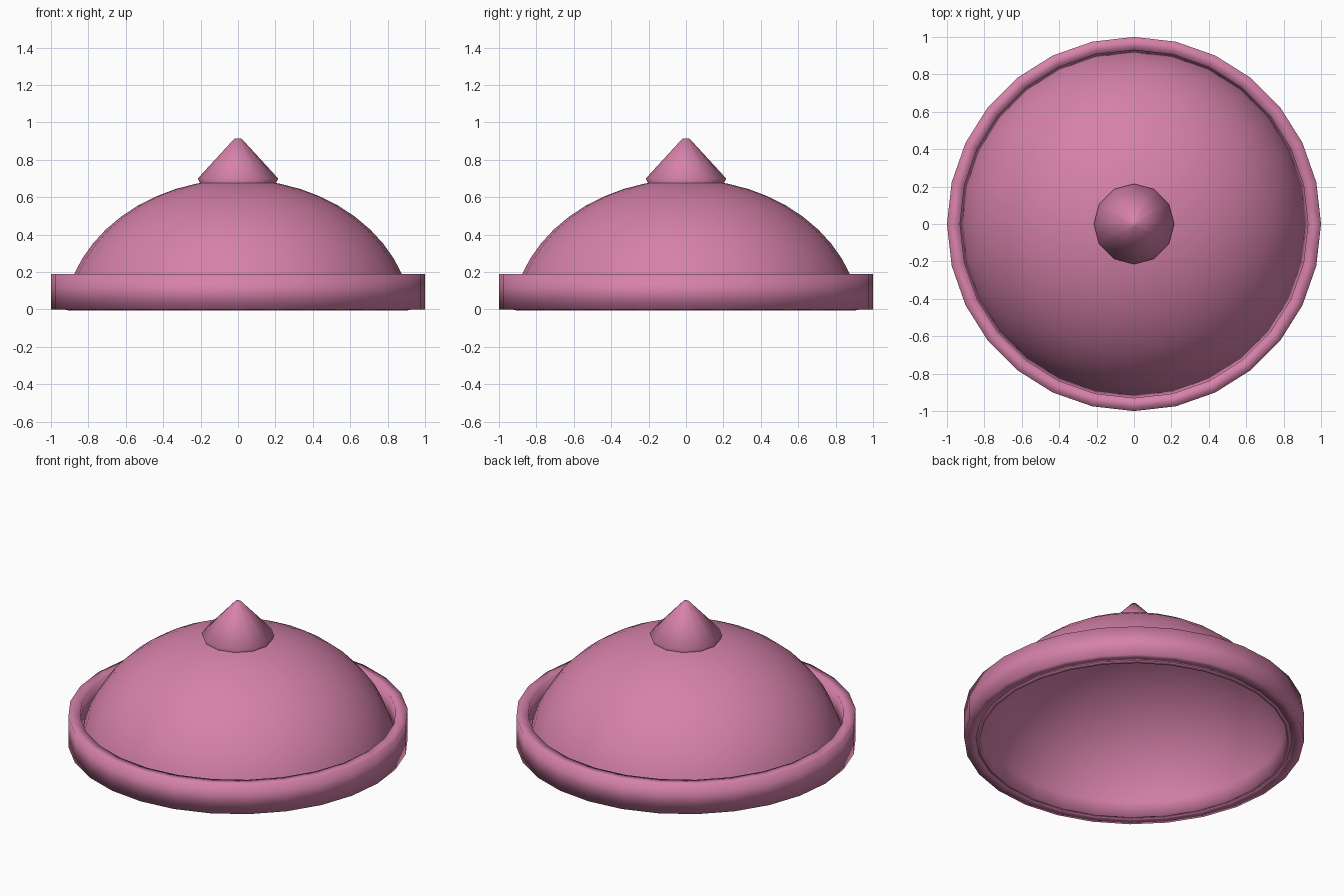
import bpy, bmesh, math

if "Cube" in bpy.data.objects:
    bpy.data.objects.remove(bpy.data.objects["Cube"])

mat = bpy.data.materials.new("pink")
mat.diffuse_color = (0.67, 0.22, 0.40, 1)
mat.use_nodes = True
mat.node_tree.nodes["Principled BSDF"].inputs["Base Color"].default_value = mat.diffuse_color


def lathe(name, profile, sides, loop=False, caps=False):
    """Spin (radius, height) points around z; zero radius makes a pole."""
    bm = bmesh.new()
    rings = []
    for r, z in profile:
        if r < 1e-5:
            rings.append([bm.verts.new((0, 0, z))] * sides)
        else:
            angles = [2 * math.pi * i / sides for i in range(sides)]
            rings.append([bm.verts.new((r * math.cos(a), r * math.sin(a), z)) for a in angles])
    pairs = list(zip(rings, rings[1:]))
    if loop:
        pairs.append((rings[-1], rings[0]))
    for lo, hi in pairs:
        for i in range(sides):
            j = (i + 1) % sides
            quad = [lo[i], lo[j], hi[j], hi[i]]
            bm.faces.new(list(dict.fromkeys(quad)))
    if caps:
        bm.faces.new(rings[0][::-1])
        bm.faces.new(rings[-1])
    for f in bm.faces:
        f.smooth = True
    mesh = bpy.data.meshes.new(name)
    bm.to_mesh(mesh)
    bm.free()
    mesh.materials.append(mat)
    ob = bpy.data.objects.new(name, mesh)
    bpy.context.collection.objects.link(ob)
    return ob


# Upright band around the base
lathe("rim_band", [(1, 0), (1, 0.19), (0.93, 0.19), (0.93, 0)], 28, loop=True)

# Thin dome shell, a shallow ellipse that meets the band at the ground
steps, drop, height = 12, 0.08, 0.775
start = math.asin(drop / height)
angles = [start + (math.pi / 2 - start) * i / steps for i in range(steps + 1)]
dome = lathe("dome", [(0.935 * math.cos(t), height * math.sin(t) - drop) for t in angles], 28)
shell = dome.modifiers.new("shell", "SOLIDIFY")
shell.thickness = 0.025
shell.offset = -1

# Pointed knob, its tapered foot sunk through the dome
lathe("knob", [(0.17, 0.615), (0.215, 0.70), (0.018, 0.915)], 12, caps=True)
